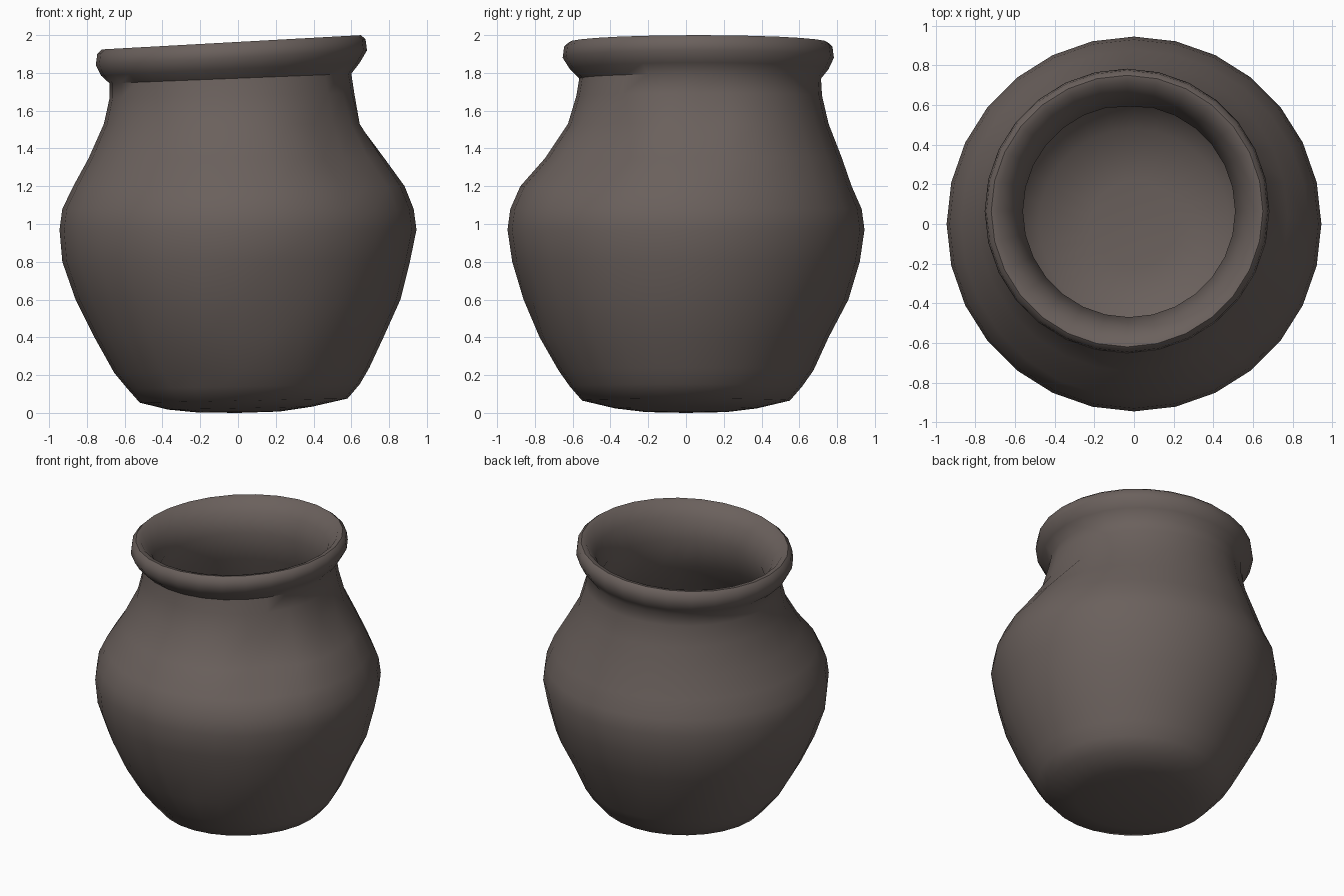
import bpy, bmesh, math
from mathutils import Vector

SIDES = 28

# Rings from the underside, up the outside, over the rim and down the inside:
# (z, radius, centre x, centre y, tilt along x)
RINGS = [
    (0.005, 0.22, 0.00, 0.00, 0.01),
    (0.025, 0.38, 0.01, 0.00, 0.02),
    (0.065, 0.55, 0.03, 0.00, 0.02),
    (0.14, 0.615, 0.03, 0.00, 0.02),
    (0.225, 0.675, 0.02, 0.00, 0.02),
    (0.40, 0.765, 0.005, -0.01, 0),
    (0.60, 0.86, 0, 0, 0),
    (0.80, 0.92, -0.01, 0, 0),
    (0.97, 0.945, 0, 0, 0),
    (1.08, 0.93, 0, 0, 0),
    (1.20, 0.877, 0.005, 0.00, 0),
    (1.35, 0.785, -0.005, 0.04, 0),
    (1.53, 0.69, -0.02, 0.065, 0),
    (1.68, 0.65, -0.03, 0.07, 0.02),
    (1.77, 0.64, -0.04, 0.075, 0.04),
    (1.82, 0.685, -0.04, 0.07, 0.05),
    (1.88, 0.718, -0.035, 0.065, 0.055),
    (1.94, 0.71, -0.035, 0.065, 0.055),
    (1.962, 0.685, -0.035, 0.065, 0.055),
    (1.955, 0.65, -0.035, 0.065, 0.055),
    (1.87, 0.585, -0.03, 0.065, 0.05),
    (1.74, 0.535, -0.025, 0.065, 0.03),
    (1.52, 0.60, -0.02, 0.06, 0),
    (1.33, 0.70, -0.005, 0.035, 0),
    (1.17, 0.79, 0, 0, 0),
    (0.97, 0.85, 0, 0, 0),
    (0.60, 0.77, 0, 0, 0),
    (0.30, 0.62, 0, 0, 0),
    (0.14, 0.48, 0, 0, 0),
    (0.11, 0.22, 0, 0, 0),
]

# Dents in the clay: centre, width, depth
DENTS = [
    (Vector((0.58, -0.50, 1.37)), 0.19, 0.07),
    (Vector((0.68, 0.08, 1.50)), 0.13, 0.05),
    (Vector((0.25, -0.84, 0.63)), 0.09, 0.04),
    (Vector((-0.25, -0.60, 0.17)), 0.10, 0.03),
    (Vector((-0.05, 0.58, 1.80)), 0.06, 0.03),
]


def dented(p):
    out = Vector((p.x, p.y, 0)).normalized()
    push = sum(d * math.exp(-((p - c).length / w) ** 2) for c, w, d in DENTS)
    return p - out * push


# Pot: one continuous hand-thrown shell
bm = bmesh.new()
loops = []
for z, r, cx, cy, tilt in RINGS:
    loop = []
    for i in range(SIDES):
        a = 2 * math.pi * i / SIDES
        dx, dy = r * math.cos(a), r * math.sin(a)
        loop.append(bm.verts.new(dented(Vector((cx + dx, cy + dy, z + tilt * dx)))))
    loops.append(loop)
for low, high in zip(loops, loops[1:]):
    for i in range(SIDES):
        j = (i + 1) % SIDES
        bm.faces.new((low[i], low[j], high[j], high[i]))

# Underside and inner floor
for loop, z in ((loops[0], 0.0), (loops[-1], 0.105)):
    tip = bm.verts.new((0, 0, z))
    for i in range(SIDES):
        bm.faces.new((loop[i], loop[(i + 1) % SIDES], tip))
bmesh.ops.recalc_face_normals(bm, faces=bm.faces)

mesh = bpy.data.meshes.new("clay_pot")
bm.to_mesh(mesh)
bm.free()
pot = bpy.data.objects.new("clay_pot", mesh)
bpy.context.collection.objects.link(pot)

clay = bpy.data.materials.new("dark brown clay")
clay.diffuse_color = (0.145, 0.118, 0.108, 1)
mesh.materials.append(clay)

bpy.context.view_layer.objects.active = pot
pot.select_set(True)
bpy.ops.object.shade_smooth_by_angle(angle=math.radians(50))
